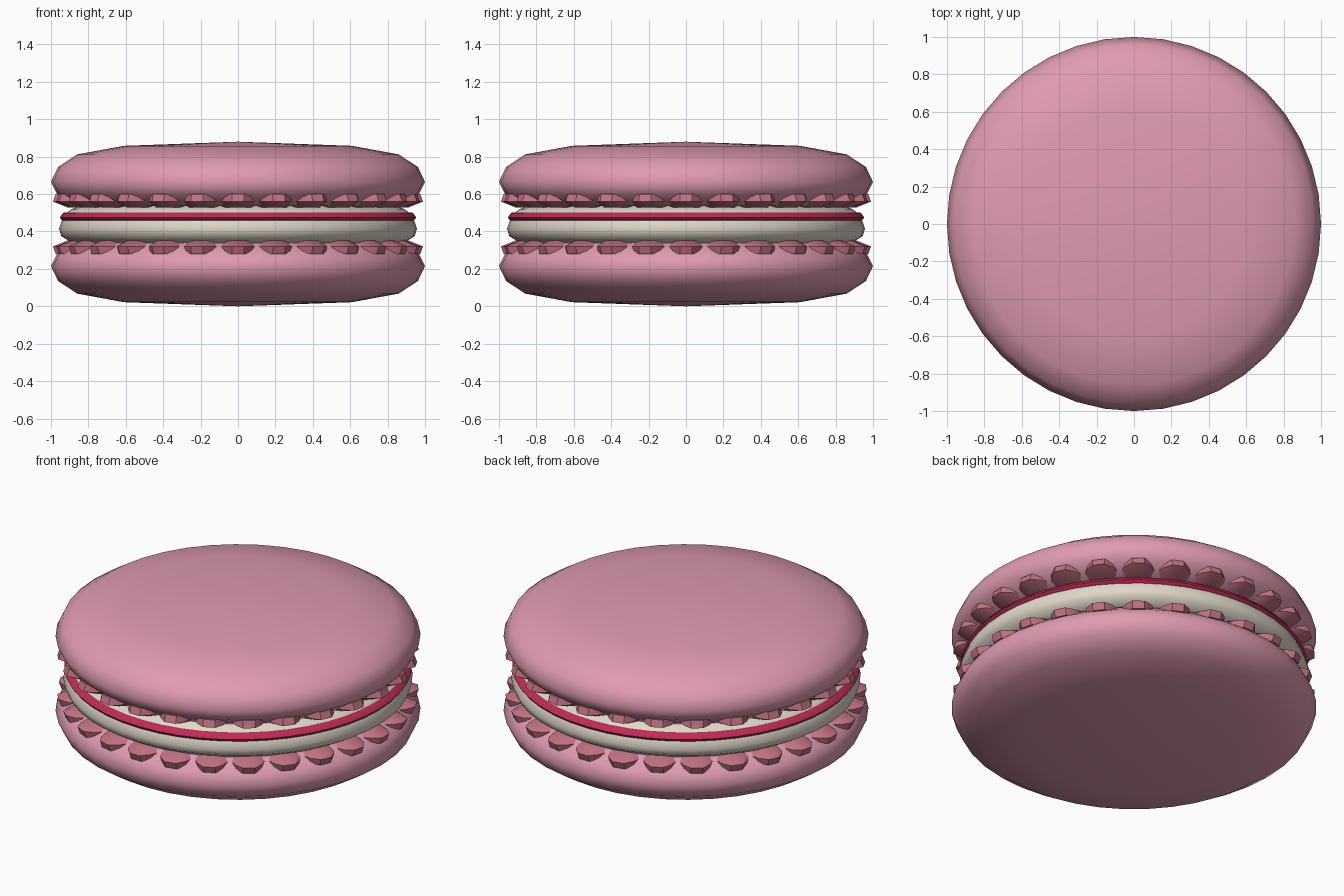
import bpy, bmesh
from math import cos, sin, tau, radians

cube = bpy.data.objects.get("Cube")
if cube:
    bpy.data.objects.remove(cube)

MIDDLE = 0.44      # height of the mirror plane
TEETH = 28         # scallops around each frill


def material(name, rgb):
    m = bpy.data.materials.new(name)
    m.use_nodes = True
    m.diffuse_color = (*rgb, 1)
    node = next(n for n in m.node_tree.nodes if n.type == "BSDF_PRINCIPLED")
    node.inputs["Base Color"].default_value = (*rgb, 1)
    return m


pink = material("pink shell", (0.74, 0.33, 0.43))
rose = material("dusty rose frill", (0.54, 0.17, 0.22))
cream = material("cream", (0.74, 0.68, 0.58))
berry = material("berry red", (0.50, 0.025, 0.09))


def lathe(name, profile, spokes, mat, flip=False, closed=False, angle=60):
    """Sweep (radius, z) points round z; each spoke is (angle, radius offset)."""
    bm = bmesh.new()
    rings = []
    for r, z in profile:
        z = 2 * MIDDLE - z if flip else z
        if r == 0:
            rings.append([bm.verts.new((0, 0, z))])
        else:
            rings.append([bm.verts.new(((r + d) * cos(a), (r + d) * sin(a), z))
                          for a, d in spokes])
    pairs = list(zip(rings, rings[1:]))
    if closed:
        pairs.append((rings[-1], rings[0]))
    n = len(spokes)
    for low, high in pairs:
        for i in range(n):
            j = (i + 1) % n
            if len(low) == 1:
                bm.faces.new((low[0], high[j], high[i]))
            elif len(high) == 1:
                bm.faces.new((low[i], low[j], high[0]))
            else:
                bm.faces.new((low[i], low[j], high[j], high[i]))
    bmesh.ops.recalc_face_normals(bm, faces=bm.faces)
    mesh = bpy.data.meshes.new(name)
    bm.to_mesh(mesh)
    bm.free()
    mesh.materials.append(mat)
    mesh.shade_smooth()
    mesh.set_sharp_from_angle(angle=radians(angle))
    obj = bpy.data.objects.new(name, mesh)
    bpy.context.collection.objects.link(obj)
    return obj


def circle(n):
    return [(tau * i / n, 0) for i in range(n)]


# Scalloped outline: rounded tips with a narrow valley between them
tooth = [(-0.34, -0.04), (-0.15, 0), (0.15, 0), (0.34, -0.04), (0.5, -0.10)]
scallops = [(tau * (k + t) / TEETH, d) for k in range(TEETH) for t, d in tooth]

shell = [(0, 0), (0.61, 0.022), (0.86, 0.068), (0.962, 0.135), (1.0, 0.215),
         (0.967, 0.28), (0.88, 0.345), (0, 0.345)]
frill = [(0.86, 0.28), (0.975, 0.28), (0.99, 0.32), (0.91, 0.352), (0.80, 0.352)]

# Biscuit shells and their frills, the upper pair mirrored
for side, flip in (("lower", False), ("upper", True)):
    lathe(side + "_shell", shell, circle(40), pink, flip)
    lathe(side + "_frill", frill, scallops, rose, flip, closed=True, angle=45)

# Cream filling
lathe("cream_filling",
      [(0, 0.335), (0.88, 0.335), (0.945, 0.375), (0.957, 0.415), (0.945, 0.45),
       (0.93, 0.49), (0.89, 0.52), (0.82, 0.545), (0, 0.545)],
      circle(48), cream)

# Jam layer around the filling
lathe("jam_layer",
      [(0.88, 0.457), (0.94, 0.457), (0.953, 0.475), (0.935, 0.50), (0.88, 0.503)],
      circle(48), berry, closed=True)
